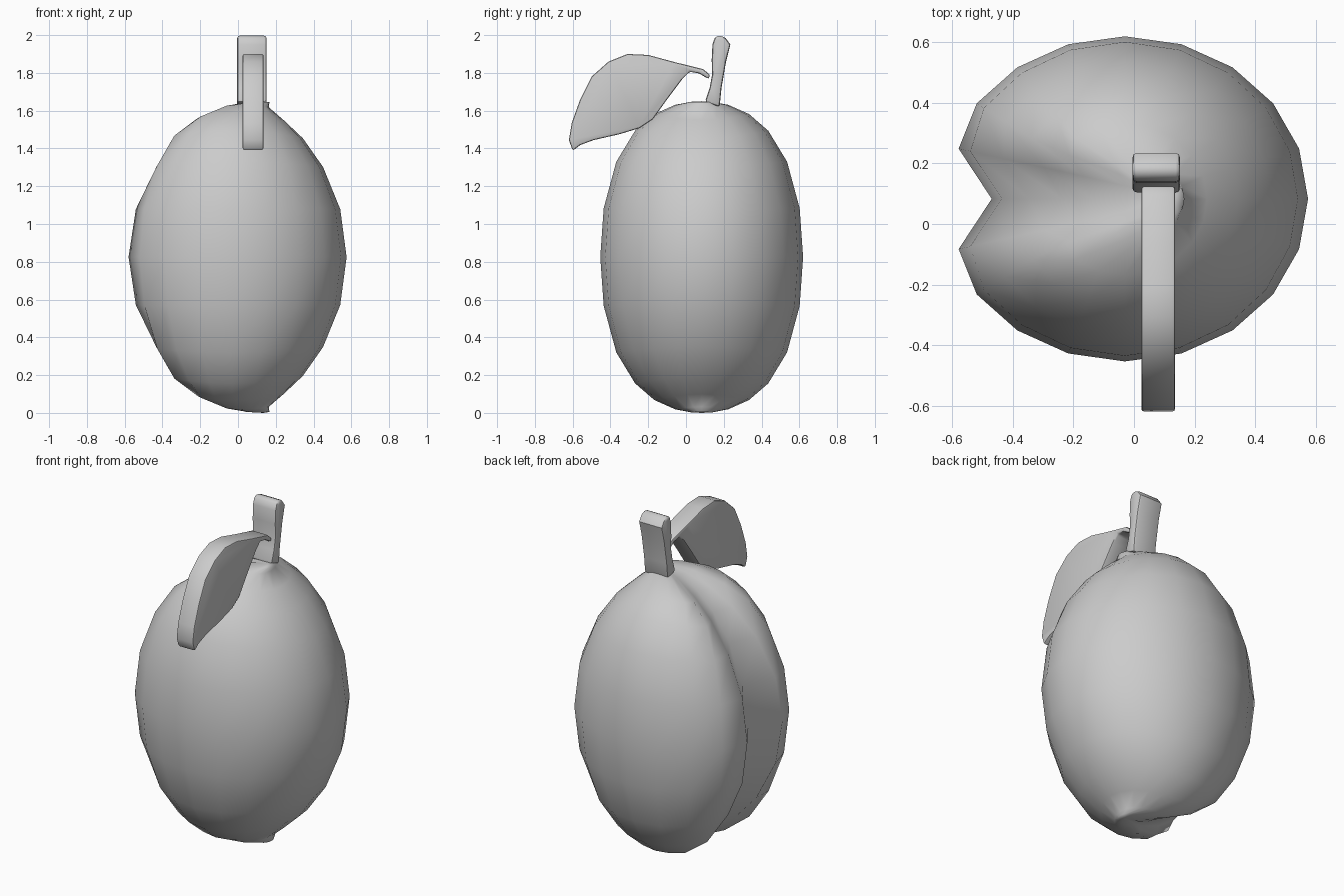
import bpy, bmesh, math

if "Cube" in bpy.data.objects:
    bpy.data.objects.remove(bpy.data.objects["Cube"])

def finish(bm, name):
    bmesh.ops.recalc_face_normals(bm, faces=bm.faces)
    me = bpy.data.meshes.new(name)
    bm.to_mesh(me)
    bm.free()
    ob = bpy.data.objects.new(name, me)
    bpy.context.collection.objects.link(ob)
    for p in me.polygons:
        p.use_smooth = True
    return ob

def slab(name, profile, x0, x1, bevel):
    """Extrude a (y, z) outline along x and soften its rim."""
    bm = bmesh.new()
    face = bm.faces.new([bm.verts.new((x0, y, z)) for y, z in profile])
    ext = bmesh.ops.extrude_face_region(bm, geom=[face])
    for v in ext["geom"]:
        if isinstance(v, bmesh.types.BMVert):
            v.co.x = x1
    ob = finish(bm, name)
    mod = ob.modifiers.new("soft_rim", 'BEVEL')
    mod.width = bevel
    mod.segments = 2
    mod.limit_method = 'ANGLE'
    mod.angle_limit = math.radians(50)
    bpy.ops.object.select_all(action='DESELECT')
    ob.select_set(True)
    bpy.context.view_layer.objects.active = ob
    bpy.ops.object.modifier_apply(modifier=mod.name)
    bpy.ops.object.shade_smooth_by_angle(angle=math.radians(40))
    return ob

# Fruit body: 20-sided ellipsoid with a groove pushed in along the -x meridian
SEG, RX, RY, RZ = 20, 0.605, 0.537, 0.825
CX, CY, CZ = -0.03, 0.083, 0.825
half = [18, 36, 51, 63, 75, 84]
lats = [-a for a in reversed(half)] + [0] + half

def body_point(lat, i):
    phi, th = math.radians(lat), 2 * math.pi * i / SEG
    c, s = math.cos(th), math.sin(th)
    k = 1 + math.sin(2 * phi) ** 2 * (0.045 * s * s - 0.02 * c * c)
    r = math.cos(phi) * k
    x, y, z = RX * r * c, RY * r * s, RZ * math.sin(phi) * k
    # smooth falloff from the groove line
    d = math.hypot(x + RX * r, y) if lat < 80 and lat > -80 else math.hypot(x, y)
    if abs(lat) >= 70:
        d = min(d, math.hypot(x, y))
    t = max(0.0, 1 - d / 0.225)
    x += 0.165 * t * t * (3 - 2 * t)
    if i == SEG // 2:
        x = -RX * r + 0.165
    return (CX + x, CY + y, CZ + z)

bm = bmesh.new()
rings = [[bm.verts.new(body_point(a, i)) for i in range(SEG)] for a in lats]
for lo, hi in zip(rings, rings[1:]):
    for i in range(SEG):
        j = (i + 1) % SEG
        bm.faces.new((lo[i], lo[j], hi[j], hi[i]))
for ring, z in ((rings[0], CZ - RZ), (rings[-1], CZ + RZ)):
    pole = bm.verts.new((CX + 0.165, CY, z))
    for i in range(SEG):
        bm.faces.new((ring[i], ring[(i + 1) % SEG], pole))
finish(bm, "fruit_body")

# Stem
slab("stem", [(0.10, 1.645), (0.125, 1.72), (0.138, 1.79), (0.136, 1.87), (0.14, 1.95),
              (0.152, 1.985), (0.175, 2.0), (0.21, 1.985), (0.235, 1.95), (0.212, 1.86),
              (0.20, 1.79), (0.188, 1.72), (0.178, 1.62)], -0.005, 0.152, 0.014)

# Leaf
slab("leaf", [(-0.60, 1.388), (-0.62, 1.445), (-0.605, 1.535), (-0.56, 1.66), (-0.50, 1.78),
              (-0.41, 1.86), (-0.31, 1.90), (-0.20, 1.895), (-0.06, 1.857), (0.09, 1.82),
              (0.127, 1.79), (0.12, 1.767), (0.07, 1.797), (0.02, 1.806), (-0.02, 1.767),
              (-0.10, 1.66), (-0.175, 1.555), (-0.245, 1.508), (-0.35, 1.476),
              (-0.49, 1.444), (-0.56, 1.418)], 0.024, 0.136, 0.01)
